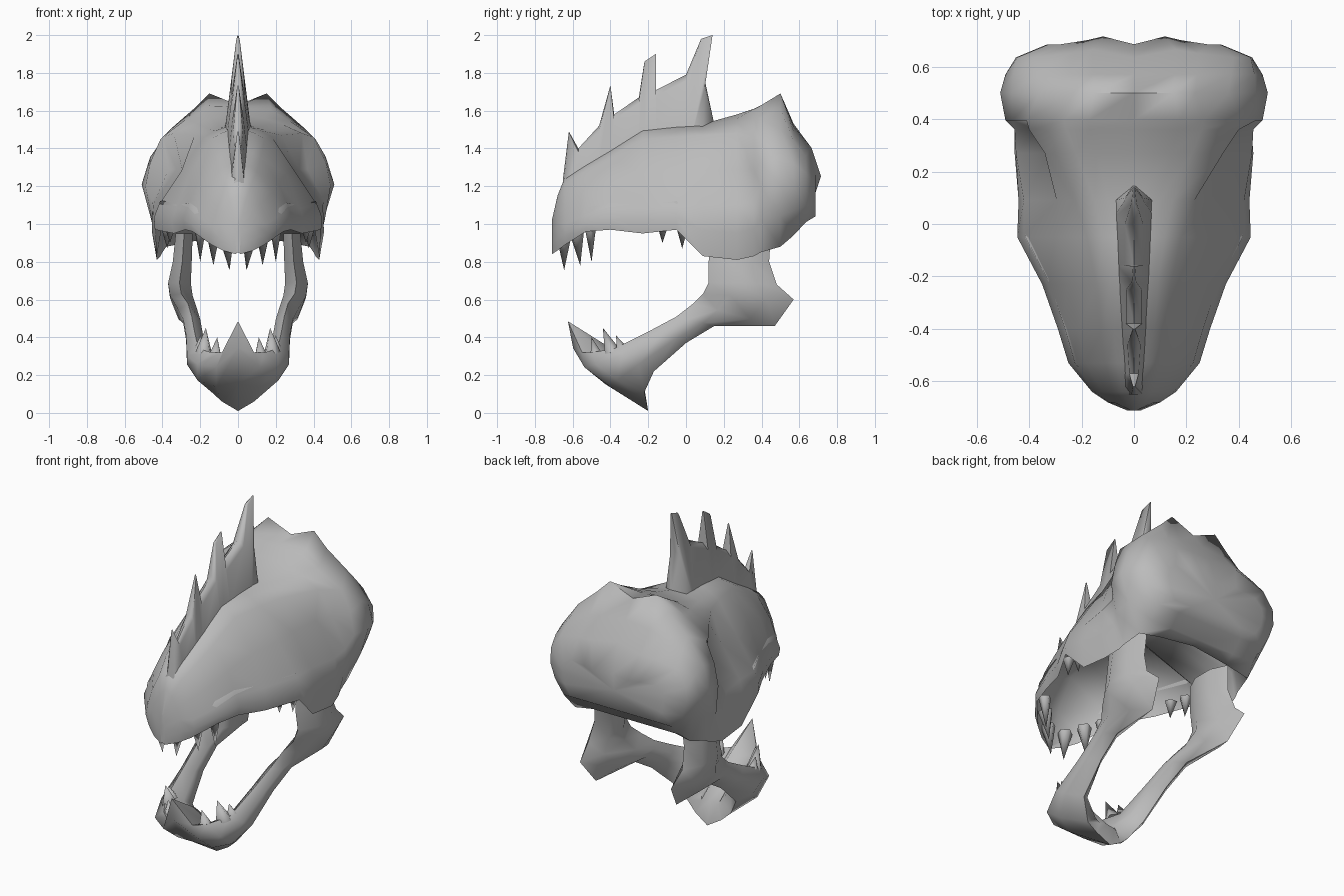
import bpy
import bmesh
import math
from mathutils import Vector

old = bpy.data.objects.get("Cube")
if old:
    bpy.data.objects.remove(old, do_unlink=True)

bone = bpy.data.materials.new("bone grey")
bone.use_nodes = True
grey = (.5, .5, .5, 1)
bone.diffuse_color = grey
for node in bone.node_tree.nodes:
    if node.type == 'BSDF_PRINCIPLED':
        node.inputs["Base Color"].default_value = grey


def finish(name, bm, angle):
    """Weld, orient, shade and link a finished part."""
    bmesh.ops.remove_doubles(bm, verts=bm.verts[:], dist=.0005)
    bmesh.ops.recalc_face_normals(bm, faces=bm.faces[:])
    mesh = bpy.data.meshes.new(name)
    bm.to_mesh(mesh)
    bm.free()
    mesh.materials.append(bone)
    obj = bpy.data.objects.new(name, mesh)
    bpy.context.collection.objects.link(obj)
    bpy.ops.object.select_all(action='DESELECT')
    bpy.context.view_layer.objects.active = obj
    obj.select_set(True)
    bpy.ops.object.shade_smooth_by_angle(angle=math.radians(angle))
    return obj


def loft(name, rings, angle=50, end_point=None):
    """Bridge closed rings of equal size and cap both ends."""
    bm = bmesh.new()
    loops = [[bm.verts.new(p) for p in ring] for ring in rings]
    for a, b in zip(loops, loops[1:]):
        for i in range(len(a)):
            j = (i + 1) % len(a)
            bm.faces.new((a[i], a[j], b[j], b[i]))
    bm.faces.new(loops[0])
    last = loops[-1]
    if end_point:
        tip = bm.verts.new(end_point)
        for i in range(len(last)):
            bm.faces.new((last[i - 1], last[i], tip))
    else:
        bm.faces.new(last)
    return finish(name, bm, angle)


def mirrored(points):
    return [Vector((-p.x, p.y, p.z)) for p in points]


# Skull: y, top z, brow x z, side bulge, widest x z, rim x z
stations = [
    (-.71, 1.02, .01, 1, 0, .015, .95, .01, .84),
    (-.68, 1.15, .04, 1.12, .01, .09, 1, .08, .86),
    (-.64, 1.25, .07, 1.21, .01, .15, 1, .14, .89),
    (-.53, 1.32, .1, 1.28, .02, .23, 1.05, .24, .96),
    (-.4, 1.4, .12, 1.35, .02, .27, 1.08, .28, .97),
    (-.23, 1.51, .14, 1.45, .02, .33, 1.08, .34, .95),
    (-.05, 1.53, .18, 1.46, 0, .42, 1.1, .44, .97),
    (.09, 1.53, .23, 1.47, -.03, .42, 1.1, .43, .83),
    (.27, 1.58, .34, 1.48, -.07, .45, 1.1, .43, .81),
    (.36, 1.61, .4, 1.46, -.06, .455, 1.12, .41, .83),
    (.395, 1.62, .41, 1.45, .015, .49, 1.2, .4, .85),
    (.5, 1.63, .36, 1.5, .03, .51, 1.21, .38, .88),
    (.57, 1.53, .37, 1.44, .03, .49, 1.2, .36, .94),
    (.635, 1.42, .38, 1.36, .03, .45, 1.18, .36, 1.01),
    (.685, 1.25, .28, 1.26, .02, .33, 1.17, .28, 1.04),
]


def skull_ring(y, top, bx, bz, bulge, wx, wz, rx, rz):
    horn = .1 * max(0, 1 - abs(y - .5) / (.25 if y < .5 else .08))
    lobe = .03 if y > .6 else 0
    brow, wide, rim = Vector((bx, y, bz)), Vector((wx, y, wz)), Vector((rx, y, rz))
    crown = Vector((bx * .42, y + lobe, top + (bz - top) * .3 + horn))
    temple = Vector((bx * .65, y + lobe / 2, top + (bz - top) * .5 + horn * .45))
    side = (brow + wide) / 2 + Vector((bulge, 0, 0))
    cheek = (wide + rim) / 2 + Vector((.015, 0, 0))
    # hollow underside, closed by a low wall at the back of the head
    depth = min(.3, rx, top - rz - .06) if y < .45 else .06 if y < .53 else 0
    inner = Vector((rx * (.94 if y < .45 else .6), y, rz + depth * .5))
    half = [crown, temple, brow, side, wide, cheek, rim, inner]
    roof, palate = Vector((0, y, top)), Vector((0, y, rz + depth))
    return [roof] + half + [palate] + mirrored(half)[::-1]


loft("skull", [skull_ring(*s) for s in stations], 75, (0, .68, 1.15))

# Lower jaw: centre x, half width, forward bulge, top edge y z, bottom edge y z
jaw = [
    (.285, .045, 0, .13, .95, .45, .95),
    (.295, .05, 0, .12, .8, .44, .8),
    (.31, .06, 0, .12, .69, .48, .68),
    (.3, .06, 0, .09, .63, .57, .6),
    (.265, .05, 0, .04, .58, .47, .46),
    (.245, .045, 0, -.05, .51, .15, .46),
    (.23, .045, 0, -.2, .43, 0, .37),
    (.21, .06, .02, -.38, .34, -.17, .22),
    (.14, .075, .06, -.5, .32, -.22, .11),
    (.085, .03, .09, -.55, .32, -.21, .06),
    (0, 0, .1, -.625, .485, -.2, .01),
]


def jaw_ring(x, w, forward, ty, tz, by, bz):
    top, low = Vector((x, ty, tz)), Vector((x, by, bz))
    out = Vector((w, -forward, 0))
    a, b = top.lerp(low, .3), top.lerp(low, .7)
    return [top, a + out, b + out, low, b - out, a - out]


left = [jaw_ring(*s) for s in jaw]
loft("lower_jaw", left + [mirrored(r) for r in left[-2::-1]], 60)

# Crest: outline y z and half width near the top edge
crest = [
    (-.65, 1.25, .01), (-.62, 1.49, .004), (-.57, 1.4, .018),
    (-.46, 1.52, .025), (-.4, 1.735, .004), (-.38, 1.58, .03),
    (-.25, 1.67, .03), (-.22, 1.86, .008), (-.16, 1.9, .004),
    (-.158, 1.71, .035), (0, 1.79, .035), (.08, 1.98, .01),
    (.14, 2, .004), (.1, 1.76, .035), (.145, 1.55, .005),
]


def crest_ring(i, y, z, w):
    left_over = len(crest) - 1 - i
    base_y = (.15, .09)[left_over] if left_over < 2 else min(y, .02 + i * .001)
    base_w = .035 + (base_y + .65) * .055 if left_over else .005
    base_z = min(1.47, 1.19 + (base_y + .65) * .65)
    half = [Vector((base_w, base_y, base_z)), Vector((w, y, z - w))]
    return half + [Vector((0, y, z))] + mirrored(half)[::-1]


loft("crest", [crest_ring(i, *c) for i, c in enumerate(crest)], 60)


# Teeth: pointed cones from a base to a tip
def tooth(name, base, tip, radius, sides=5):
    base, tip = Vector(base), Vector(tip)
    axis = tip - base
    turn = axis.to_track_quat('Z', 'Y').to_matrix().to_4x4()
    bm = bmesh.new()
    bmesh.ops.create_cone(bm, cap_ends=True, segments=sides, radius1=radius,
                          radius2=0, depth=axis.length)
    turn.translation = (base + tip) / 2
    bmesh.ops.transform(bm, matrix=turn, verts=bm.verts[:])
    finish(name, bm, 75)


def tooth_pair(name, base, tip, radius):
    for label, s in (("left", 1), ("right", -1)):
        tooth(label + "_" + name, (base[0] * s, *base[1:]), (tip[0] * s, *tip[1:]), radius)


tooth_pair("upper_front_tooth", (.06, -.65, .93), (.045, -.645, .755), .042)
tooth_pair("upper_second_tooth", (.135, -.58, .96), (.13, -.56, .78), .042)
tooth_pair("upper_third_tooth", (.2, -.51, .99), (.2, -.5, .8), .035)
tooth_pair("upper_cheek_tooth", (.36, -.12, 1), (.36, -.125, .9), .035)
tooth_pair("upper_back_tooth", (.38, -.02, .99), (.375, -.02, .87), .035)
tooth_pair("lower_front_tooth", (.12, -.47, .29), (.11, -.5, .4), .04)
tooth_pair("lower_second_tooth", (.18, -.39, .32), (.17, -.44, .45), .045)
tooth_pair("lower_side_tooth", (.2, -.34, .33), (.2, -.37, .41), .035)
